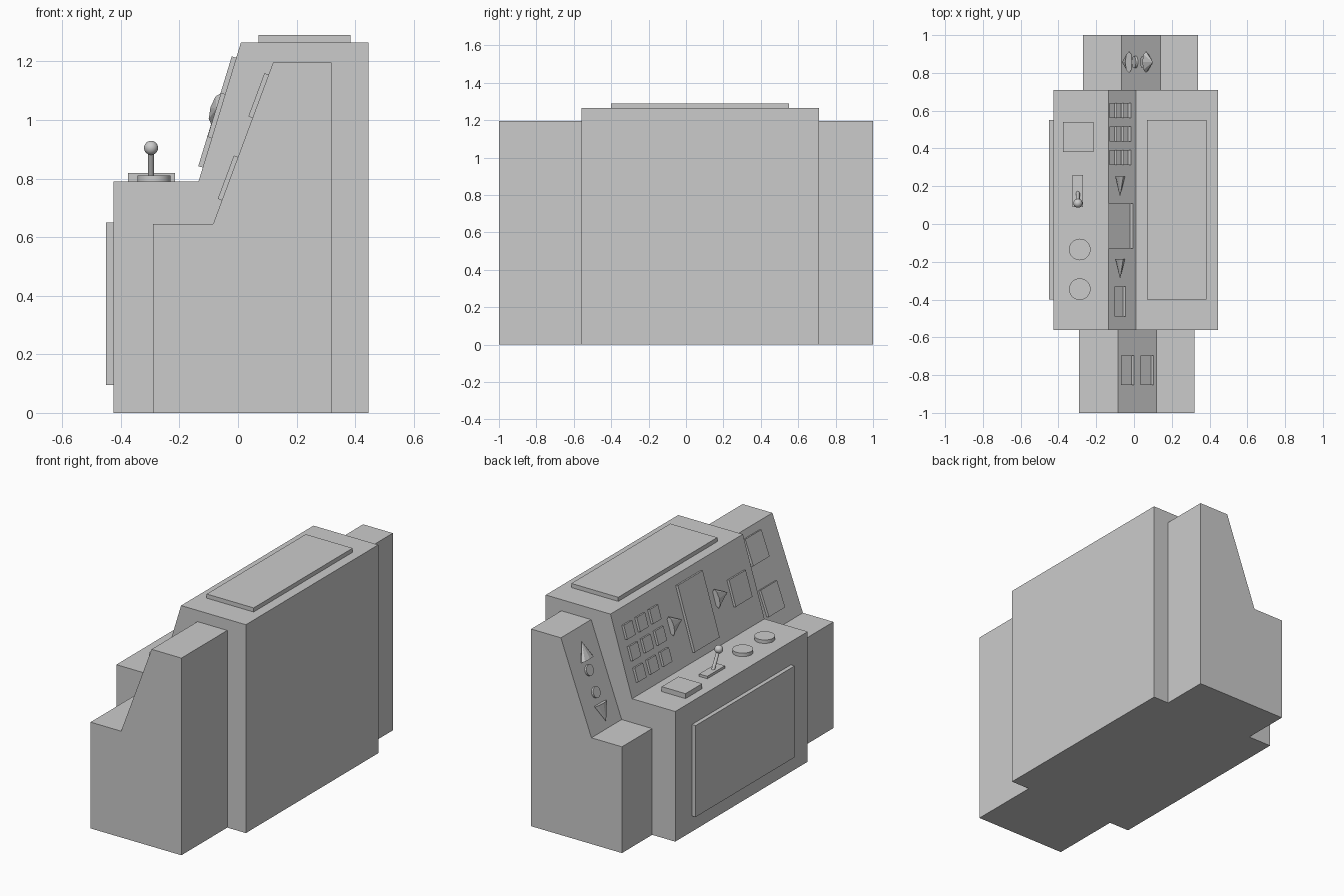
import bpy, bmesh, math
from mathutils import Matrix, Vector

if "Cube" in bpy.data.objects:
    bpy.data.objects.remove(bpy.data.objects["Cube"])


def finish(name, bm, matrix=Matrix(), smooth=False):
    bmesh.ops.recalc_face_normals(bm, faces=bm.faces)
    mesh = bpy.data.meshes.new(name)
    bm.to_mesh(mesh)
    bm.free()
    mesh.transform(matrix)
    ob = bpy.data.objects.new(name, mesh)
    bpy.context.collection.objects.link(ob)
    if smooth:
        bpy.ops.object.select_all(action='DESELECT')
        ob.select_set(True)
        bpy.context.view_layer.objects.active = ob
        bpy.ops.object.shade_smooth_by_angle(angle=math.radians(35))
    return ob


def cabinet(name, profile, y0, y1):
    bm = bmesh.new()
    face = bm.faces.new([bm.verts.new((x, y0, z)) for x, z in profile])
    new = bmesh.ops.extrude_face_region(bm, geom=[face])['geom']
    bmesh.ops.translate(bm, verts=[v for v in new if isinstance(v, bmesh.types.BMVert)],
                        vec=(0, y1 - y0, 0))
    return finish(name, bm)


def box(name, lo, hi, matrix=Matrix()):
    lo, hi = Vector(lo), Vector(hi)
    bm = bmesh.new()
    bmesh.ops.create_cube(bm, size=1, matrix=Matrix.Translation((lo + hi) / 2)
                          @ Matrix.Diagonal((*(hi - lo), 1)))
    return finish(name, bm, matrix)


def rod(name, a, b, r, matrix=Matrix(), sides=32):
    a, b = Vector(a), Vector(b)
    bm = bmesh.new()
    bmesh.ops.create_cone(bm, cap_ends=True, segments=sides, radius1=r, radius2=r,
                          depth=(b - a).length)
    rot = (b - a).to_track_quat('Z', 'Y').to_matrix().to_4x4()
    return finish(name, bm, matrix @ Matrix.Translation((a + b) / 2) @ rot, True)


def arrow(name, s, y, turn, panel):
    """Flattened cone lying on a sloped panel; turn 0 points up the slope."""
    bm = bmesh.new()
    bmesh.ops.create_cone(bm, cap_ends=True, segments=8, radius1=0.057, radius2=0, depth=0.105)
    m = (panel @ Matrix.Translation((s, y, 0.014)) @ Matrix.Diagonal((1, 1, 0.37, 1))
         @ Matrix.Rotation(turn, 4, 'Z') @ Matrix.Rotation(math.pi / 2, 4, 'Y'))
    return finish(name, bm, m)


def slope_frame(a, b):
    """Local axes: x up the slope, y world y, z out of the panel."""
    u = Vector((b[0] - a[0], 0, b[1] - a[1])).normalized()
    v = Vector((0, 1, 0))
    m = Matrix((u, v, u.cross(v))).transposed().to_4x4()
    return Matrix.Translation((a[0], 0, a[1])) @ m


# Cabinets: large centre section and two narrower wings
main = [(-.425, 0), (.445, 0), (.445, 1.265), (.01, 1.265), (-.135, .79), (-.425, .79)]
wing = [(-.29, 0), (.32, 0), (.32, 1.197), (.12, 1.197), (-.085, .645), (-.29, .645)]
wing_b = [(x + .02, z) for x, z in wing]
cabinet("main_cabinet", main, -.56, .71)
cabinet("front_wing", wing, -1, -.56)
cabinet("back_wing", wing_b, .71, 1)

# Raised plates on the top and the operator side
box("top_plate", (.07, -.40, 1.26), (.385, .55, 1.29))
box("access_panel", (-.45, -.40, .095), (-.42, .55, .65))

# Desk controls
box("desk_pad", (-.375, .38, .785), (-.215, .54, .82))
box("lever_base", (-.325, .09, .785), (-.27, .26, .805))
rod("lever_stick", (-.297, .165, .80), (-.297, .11, .905), .01, sides=16)
bm = bmesh.new()
bmesh.ops.create_uvsphere(bm, u_segments=24, v_segments=12, radius=.024)
finish("lever_knob", bm, Matrix.Translation((-.297, .11, .905)), True)
for i, y in enumerate((-.135, -.345)):
    rod(f"desk_dial_{i}", (-.287, y, .785), (-.287, y, .811), .057)

# Main sloped panel: screen, gauge, button grid and arrows
panel = slope_frame(main[4], main[3])
box("screen", (.05, -.13, -.005), (.442, .108, .016), panel)
box("gauge", (.155, -.49, -.005), (.312, -.33, .015), panel)
for i in range(3):
    for j in range(3):
        s, y = .238 + (i - 1) * .125, .477 + (j - 1) * .124
        box(f"button_{i}_{j}", (s - .042, y - .04, -.005), (s + .042, y + .04, .015), panel)
for i, y in enumerate((.198, -.238)):
    arrow(f"panel_arrow_{i}", .255, y, -math.pi / 2, panel)

# Front wing: two square gauges
panel = slope_frame(wing[4], wing[3])
for i, s in enumerate((.165, .465)):
    box(f"wing_gauge_{i}", (s - .079, -.853, -.005), (s + .079, -.697, .015), panel)

# Back wing: up and down arrows with two round buttons
panel = slope_frame(wing_b[4], wing_b[3])
arrow("up_arrow", .46, .857, 0, panel)
arrow("down_arrow", .095, .857, math.pi, panel)
for i, s in enumerate((.215, .345)):
    rod(f"round_button_{i}", (s, .857, -.005), (s, .857, .012), .032, panel)
